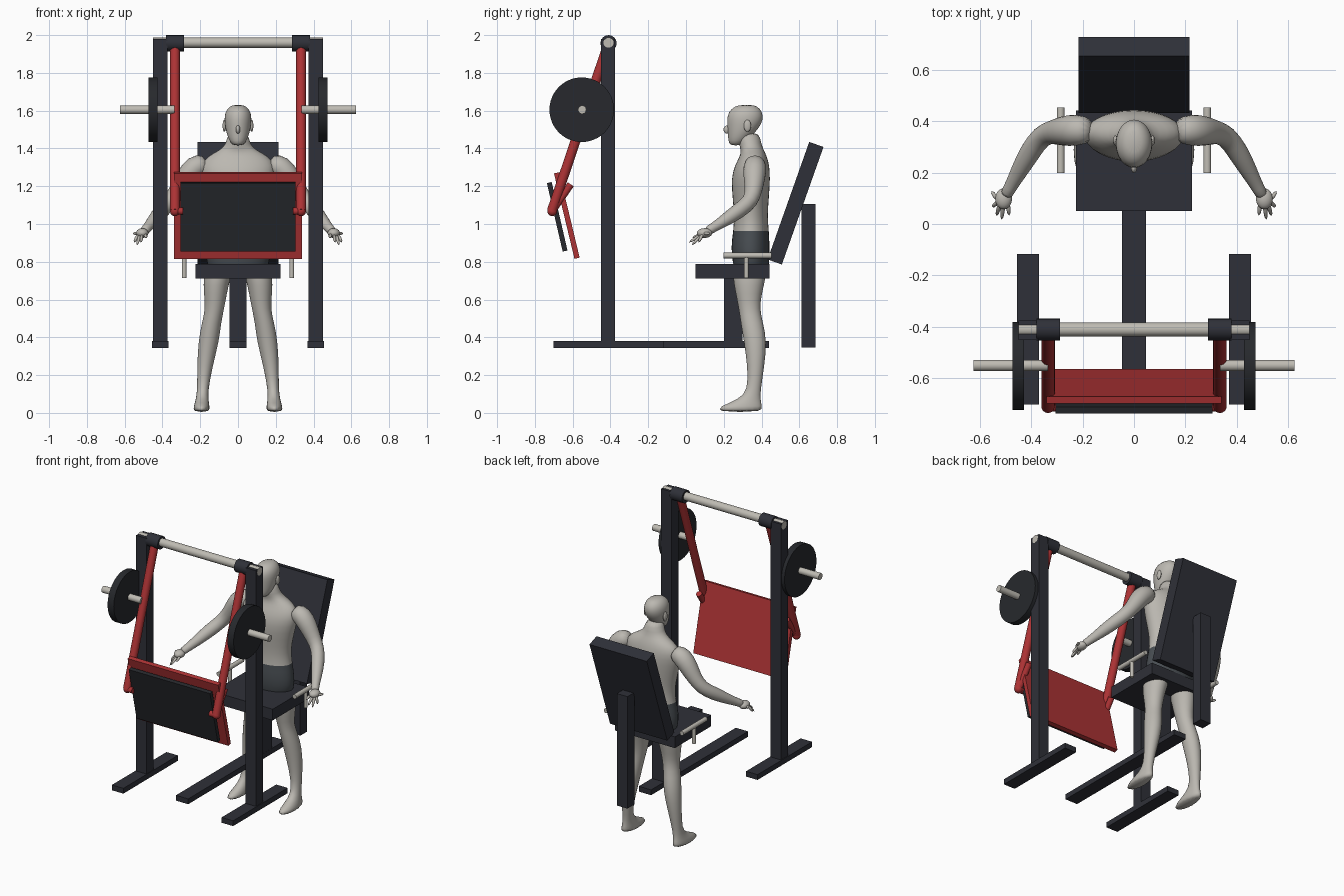
import bpy
import bmesh
import math
from mathutils import Vector, Matrix

cube = bpy.data.objects.get("Cube")
if cube:
    bpy.data.objects.remove(cube, do_unlink=True)


def material(name, colour):
    mat = bpy.data.materials.new(name)
    mat.use_nodes = True
    rgba = (*colour, 1)
    mat.diffuse_color = rgba
    mat.node_tree.nodes["Principled BSDF"].inputs["Base Color"].default_value = rgba
    return mat


STEEL = material("dark steel", (.028, .03, .04))
RUBBER = material("black rubber", (.02, .022, .026))
RED = material("red paint", (.42, .033, .035))
CHROME = material("pale metal", (.52, .5, .45))
SKIN = material("pale skin", (.5, .48, .44))
CLOTH = material("grey cloth", (.065, .075, .085))


def finish(name, bm, mats, rounded=False):
    """Turn a bmesh into an object; rounded ones get subdivision."""
    bmesh.ops.recalc_face_normals(bm, faces=bm.faces)
    for face in bm.faces:
        face.smooth = True
    if not rounded:
        for edge in bm.edges:
            edge.smooth = edge.calc_face_angle(0) < .6
    mesh = bpy.data.meshes.new(name)
    bm.to_mesh(mesh)
    bm.free()
    for mat in mats:
        mesh.materials.append(mat)
    obj = bpy.data.objects.new(name, mesh)
    bpy.context.collection.objects.link(obj)
    if rounded:
        sub = obj.modifiers.new("rounding", "SUBSURF")
        sub.levels = sub.render_levels = 1
    return obj


def box(name, centre, size, mat, tilt=0):
    bm = bmesh.new()
    matrix = (Matrix.Translation(centre) @ Matrix.Rotation(math.radians(tilt), 4, "X")
              @ Matrix.Diagonal((*size, 1)))
    bmesh.ops.create_cube(bm, size=1, matrix=matrix)
    return finish(name, bm, [mat])


def rod(name, start, end, radius, mat, sides=24):
    bm = bmesh.new()
    start, end = Vector(start), Vector(end)
    axis = end - start
    matrix = Matrix.Translation((start + end) / 2) @ axis.to_track_quat("Z", "Y").to_matrix().to_4x4()
    bmesh.ops.create_cone(bm, cap_ends=True, segments=sides, radius1=radius,
                          radius2=radius, depth=axis.length, matrix=matrix)
    return finish(name, bm, [mat])


def ball(name, centre, size, mat):
    bm = bmesh.new()
    matrix = Matrix.Translation(centre) @ Matrix.Diagonal((*size, 1))
    bmesh.ops.create_uvsphere(bm, u_segments=16, v_segments=10, radius=1, matrix=matrix)
    return finish(name, bm, [mat], True)


def loft(name, rings, sides=16):
    """Skin a list of (centre, u, v) ellipses; cloth covers the hip band."""
    bm = bmesh.new()
    loops = []
    for centre, u, v in rings:
        turn = [math.tau * i / sides for i in range(sides)]
        loops.append([bm.verts.new(centre + u * math.cos(a) + v * math.sin(a)) for a in turn])
    for low, high in zip(loops, loops[1:]):
        for i in range(sides):
            j = (i + 1) % sides
            bm.faces.new((low[i], low[j], high[j], high[i]))
    bm.faces.new(loops[0])
    bm.faces.new(loops[-1])
    for face in bm.faces:
        face.material_index = int(.72 < face.calc_center_median().z < .965 and name in clothed)
    return finish(name, bm, [SKIN, CLOTH], True)


def stack(name, rows, side=1):
    """Loft of level ellipses given as z, x, y, half width, half depth."""
    return loft(name, [(Vector((side * x, y, z)), Vector((rx, 0, 0)), Vector((0, ry, 0)))
                       for z, x, y, rx, ry in rows])


def limb(name, path, side, sides=12):
    """Round loft along a path given as x, y, z, radius."""
    pts = [Vector((side * x, y, z)) for x, y, z, r in path]
    rings = []
    for i, p in enumerate(pts):
        tangent = (pts[min(i + 1, len(pts) - 1)] - pts[max(i - 1, 0)]).normalized()
        u = tangent.cross(Vector((0, 1, .3))).normalized()
        rings.append((p, u * path[i][3], tangent.cross(u) * path[i][3]))
    return loft(name, rings, sides)


clothed = {"torso", "left_leg", "right_leg"}

# Floor beam, seat and backrest
box("centre_beam", (0, -.08, .362), (.092, 1.04, .036), STEEL)
box("seat_post", (0, .25, .55), (.09, .1, .34), STEEL)
box("seat", (0, .246, .75), (.45, .39, .076), STEEL)
box("backrest", (0, .58, 1.11), (.43, .08, .66), STEEL, -19.5)
box("backrest_post", (0, .648, .725), (.08, .075, .76), STEEL)

# Top bar and swinging press panel
rod("top_bar", (-.45, -.41, 1.96), (.45, -.41, 1.96), .027, CHROME)
box("press_panel", (0, -.631, 1.045), (.68, .028, .465), RED, 13.5)
box("press_pad", (0, -.682, 1.038), (.61, .026, .372), RUBBER, 13)

for label, s in (("left", 1), ("right", -1)):
    # Frame
    box(label + "_foot_rail", (s * .412, -.41, .362), (.086, .585, .036), STEEL)
    box(label + "_upright", (s * .411, -.413, 1.18), (.077, .075, 1.6), STEEL)
    # Swing arm with its link to the panel
    rod(label + "_collar", (s * .287, -.41, 1.957), (s * .38, -.41, 1.957), .043, STEEL, 16)
    rod(label + "_swing_arm", (s * .334, -.41, 1.957), (s * .334, -.71, 1.07), .026, RED)
    ball(label + "_arm_end", (s * .334, -.708, 1.068), (.027, .027, .027), RED)
    rod(label + "_panel_link", (s * .33, -.61, 1.21), (s * .33, -.708, 1.068), .019, RED)
    rod(label + "_link_peg", (s * .34, -.71, 1.068), (s * .29, -.71, 1.068), .019, RED)
    # Weight plate on its peg
    rod(label + "_plate_peg", (s * .335, -.55, 1.605), (s * .625, -.55, 1.605), .022, CHROME)
    rod(label + "_weight_plate", (s * .427, -.552, 1.605), (s * .473, -.552, 1.605), .171, RUBBER, 48)
    # Seat handle
    rod(label + "_handle", (s * .285, .198, .833), (s * .285, .453, .833), .015, CHROME)
    rod(label + "_handle_stem", (s * .285, .32, .715), (s * .285, .32, .833), .012, CHROME)

# Seated-bench user: torso and neck
stack("torso", [
    (.72, 0, .345, .13, .08), (.79, 0, .345, .175, .1), (.88, 0, .34, .175, .105),
    (.965, 0, .345, .155, .096), (1.04, 0, .343, .148, .09), (1.14, 0, .343, .168, .098),
    (1.24, 0, .342, .195, .106), (1.31, 0, .35, .205, .094), (1.36, 0, .357, .165, .072),
    (1.39, 0, .352, .1, .062), (1.42, 0, .34, .064, .06), (1.49, 0, .33, .056, .06)])

# Head with nose and ears
stack("head", [
    (1.415, 0, .262, .028, .03), (1.44, 0, .273, .046, .05), (1.48, 0, .292, .062, .072),
    (1.53, 0, .31, .072, .094), (1.575, 0, .314, .074, .098), (1.61, 0, .316, .06, .08),
    (1.632, 0, .32, .03, .042)])
ball("nose", (0, .218, 1.5), (.012, .02, .022), SKIN)

for label, s in (("left", 1), ("right", -1)):
    ball(label + "_ear", (s * .072, .325, 1.52), (.01, .02, .032), SKIN)
    # Leg and foot
    stack(label + "_leg", [
        (.8, .09, .342, .085, .095), (.72, .112, .335, .073, .09), (.63, .12, .332, .062, .07),
        (.55, .123, .335, .05, .056), (.48, .14, .348, .052, .06), (.38, .155, .368, .056, .062),
        (.25, .175, .37, .042, .046), (.12, .187, .362, .029, .033), (.07, .19, .335, .034, .06),
        (.035, .193, .29, .043, .115), (.004, .193, .285, .045, .122)], s)
    # Arm
    limb(label + "_arm", [
        (.16, .365, 1.33, .05), (.23, .365, 1.305, .066), (.275, .362, 1.245, .06),
        (.315, .358, 1.18, .048), (.36, .345, 1.12, .043), (.405, .28, 1.07, .044),
        (.45, .2, 1.015, .034), (.485, .135, .975, .024), (.5, .11, .96, .028)], s)
    # Hand
    ball(label + "_palm", (s * .507, .098, .952), (.034, .042, .026), SKIN)
    tips = [(.552, .065, .9), (.536, .028, .885), (.515, .012, .9), (.485, .03, .925),
            (.556, .13, .95)]
    for number, (x, y, z) in enumerate(tips):
        root = (.507 + (x - .515) * .5, .09, .95)
        limb(f"{label}_finger_{number + 1}", [(*root, .012), (x, y, z, .008)], s, 8)
